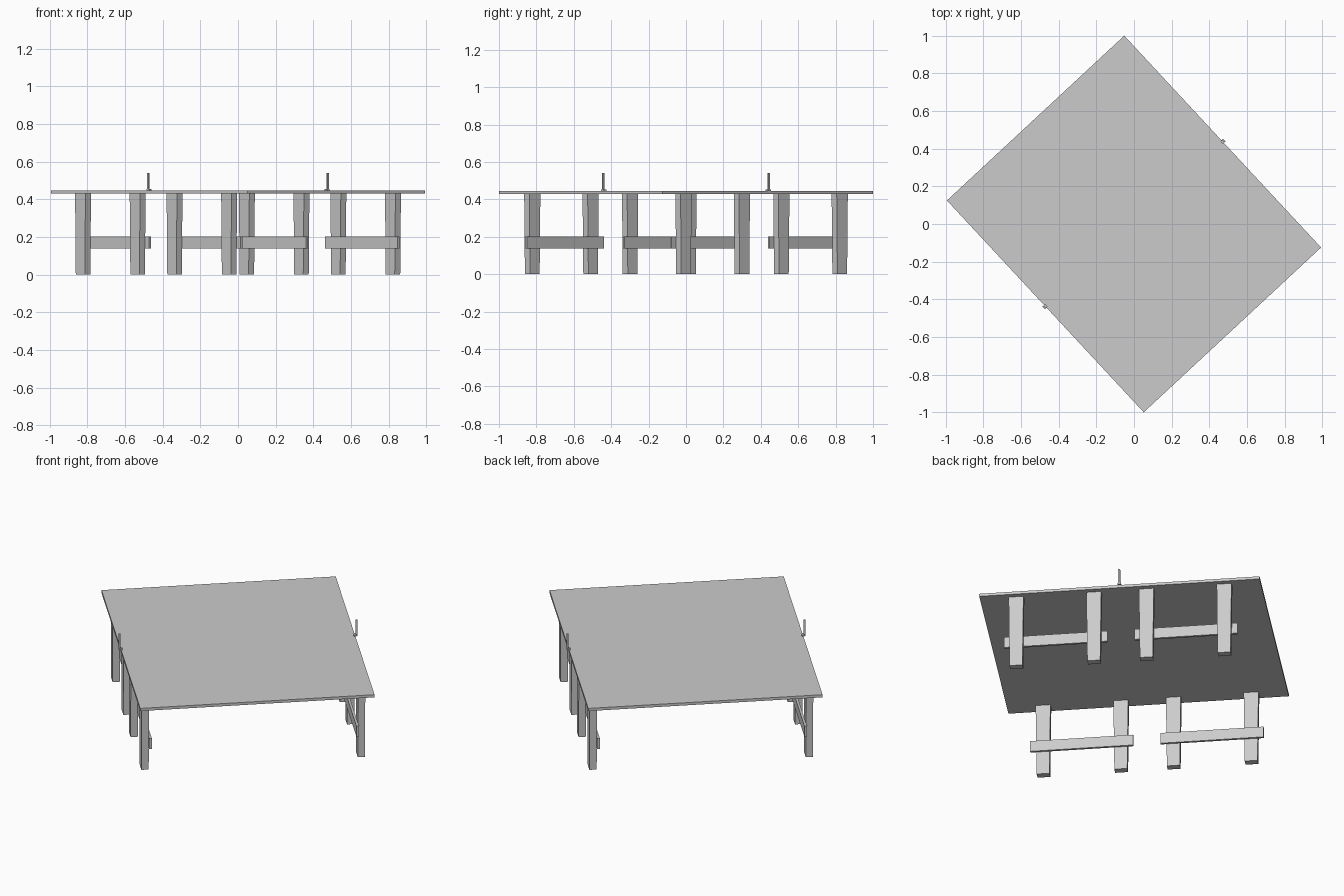
import bpy
import bmesh
import math
from mathutils import Matrix

old = bpy.data.objects.get("Cube")
if old:
    bpy.data.objects.remove(old, do_unlink=True)

TURN = Matrix.Rotation(math.radians(42.9), 4, 'Z')
UNDERSIDE, SURFACE = 0.43, 0.446


def make_material(name, rgb):
    mat = bpy.data.materials.new(name)
    mat.use_nodes = True
    colour = (*rgb, 1)
    mat.diffuse_color = colour
    mat.node_tree.nodes["Principled BSDF"].inputs["Base Color"].default_value = colour
    return mat


grey = make_material("plain grey", (0.6, 0.6, 0.6))


def box(name, centre, size, taper=1.0):
    """Box in the table's own axes; taper narrows its foot along the long axis."""
    bm = bmesh.new()
    bmesh.ops.create_cube(bm, size=1)
    for v in bm.verts:
        narrow = taper if v.co.z < 0 else 1.0
        v.co.x *= size[0]
        v.co.y *= size[1] * narrow
        v.co.z *= size[2]
    mesh = bpy.data.meshes.new(name)
    bm.to_mesh(mesh)
    bm.free()
    mesh.materials.append(grey)
    obj = bpy.data.objects.new(name, mesh)
    obj.matrix_world = TURN @ Matrix.Translation(centre)
    bpy.context.collection.objects.link(obj)
    return obj


# Table top
box("table_top", (0, 0, (UNDERSIDE + SURFACE) / 2), (1.286, 1.536, SURFACE - UNDERSIDE))

for side, side_name in ((1, "left"), (-1, "right")):
    for end, end_name in ((1, "back"), (-1, "front")):
        tag = f"{side_name}_{end_name}"
        # Pair of tapered legs
        for along, place in ((0.144, "inner"), (0.57, "outer")):
            box(f"{tag}_{place}_leg", (side * 0.594, end * along, UNDERSIDE / 2),
                (0.04, 0.081, UNDERSIDE), taper=0.87)
        # Rail on the inner face of the legs
        box(f"{tag}_rail", (side * 0.569, end * 0.357, 0.17), (0.014, 0.565, 0.064))
    # Net post with its small clamp foot
    box(f"{side_name}_post_foot", (side * 0.645, 0, SURFACE + 0.004), (0.02, 0.02, 0.008))
    box(f"{side_name}_net_post", (side * 0.65, 0, SURFACE + 0.047), (0.01, 0.01, 0.094))
